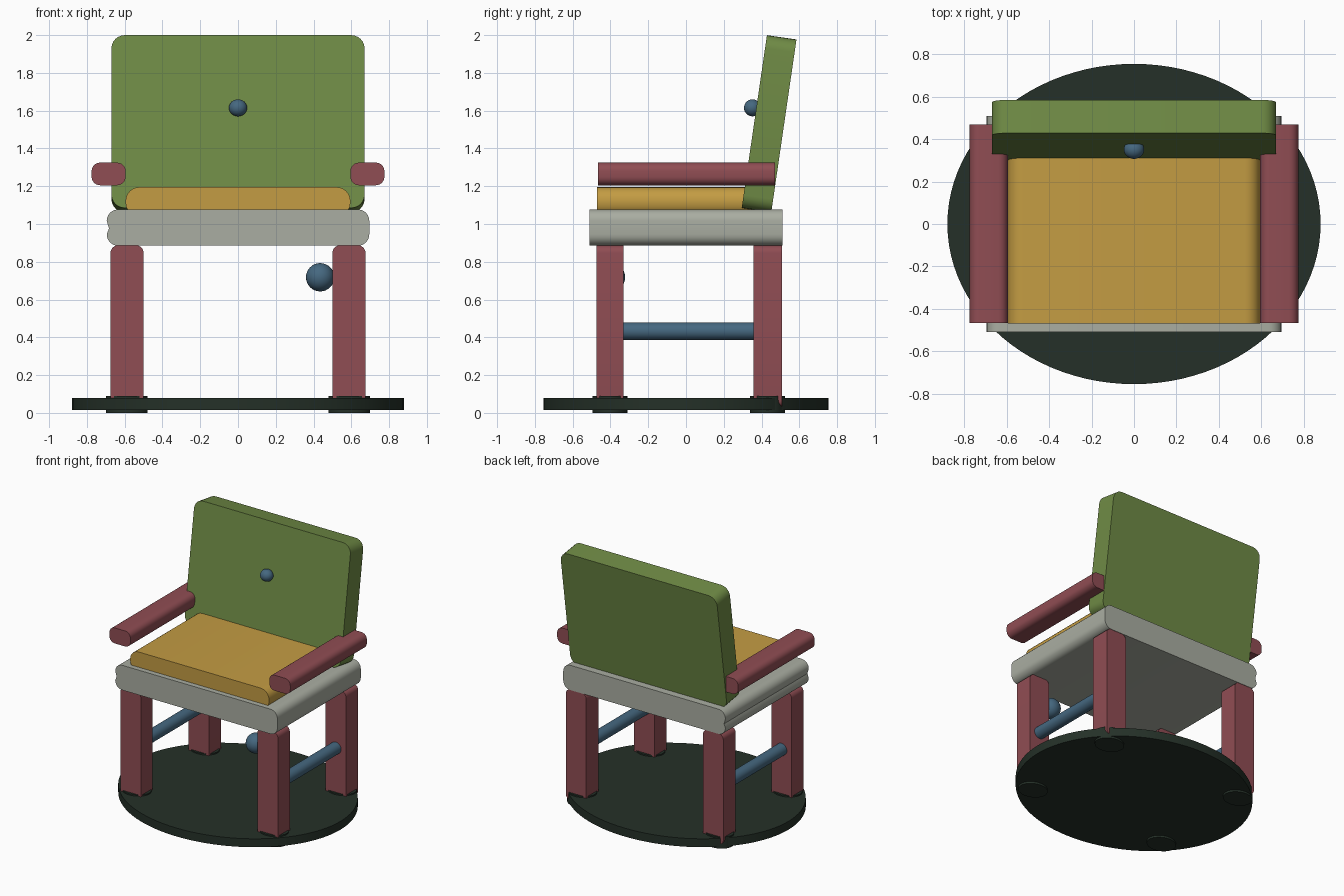
import bpy, math
from mathutils import Matrix, Vector

if "Cube" in bpy.data.objects:
    bpy.data.objects.remove(bpy.data.objects["Cube"])


def material(name, rgb):
    m = bpy.data.materials.new(name)
    m.diffuse_color = (*rgb, 1)
    m.use_nodes = True
    m.node_tree.nodes["Principled BSDF"].inputs["Base Color"].default_value = m.diffuse_color
    return m


GREEN = material("olive green", (0.160, 0.258, 0.060))
RED = material("dusty red", (0.279, 0.074, 0.087))
MUSTARD = material("mustard", (0.550, 0.333, 0.056))
GREY = material("warm grey", (0.400, 0.420, 0.360))
DARK = material("dark green", (0.018, 0.030, 0.021))
BLUE = material("slate blue", (0.060, 0.138, 0.215))


def finish(obj, name, mat):
    obj.name = name
    obj.data.materials.append(mat)
    bpy.ops.object.select_all(action='DESELECT')
    obj.select_set(True)
    bpy.context.view_layer.objects.active = obj
    bpy.ops.object.shade_smooth_by_angle(angle=math.radians(35))
    return obj


def rounded_profile(w, h, r, steps=6):
    """Rounded rectangle in x-z, counter-clockwise from the right side."""
    pts = []
    for i, (sx, sz) in enumerate([(1, 1), (-1, 1), (-1, -1), (1, -1)]):
        for k in range(steps + 1):
            a = math.pi / 2 * (i + k / steps)
            pts.append((sx * (w / 2 - r) + r * math.cos(a),
                        sz * (h / 2 - r) + r * math.sin(a)))
    return pts


def slab(name, mat, x, y, z, r, tilt=0, dent=False):
    """Rounded x-z profile extruded along y; x, y, z are (low, high)."""
    (w, d, h) = [b - a for a, b in (x, y, z)]
    pts = rounded_profile(w, h, r)
    if dent:  # shallow groove along the left side
        pts.insert(14, (-w / 2 + 0.012, -0.005))
    n = len(pts)
    verts = [(px, s * d / 2, pz) for s in (-1, 1) for px, pz in pts]
    faces = [tuple(range(n)), tuple(range(2 * n - 1, n - 1, -1))]
    faces += [(i, i + n, (i + 1) % n + n, (i + 1) % n) for i in range(n)]
    mesh = bpy.data.meshes.new(name)
    mesh.from_pydata(verts, [], faces)
    mesh.transform(Matrix.Rotation(tilt, 4, 'X'))
    obj = bpy.data.objects.new(name, mesh)
    obj.location = Vector([(a + b) / 2 for a, b in (x, y, z)])
    bpy.context.collection.objects.link(obj)
    return finish(obj, name, mat)


def disc(name, mat, loc, rx, ry, h, sides=96):
    bpy.ops.mesh.primitive_cylinder_add(vertices=sides, radius=1, depth=h, location=loc)
    obj = bpy.context.object
    obj.data.transform(Matrix.Diagonal((rx, ry, 1, 1)))
    return finish(obj, name, mat)


def ball(name, mat, loc, radii):
    bpy.ops.mesh.primitive_uv_sphere_add(segments=32, ring_count=16, radius=1, location=loc)
    obj = bpy.context.object
    obj.data.transform(Matrix.Diagonal((*radii, 1)))
    return finish(obj, name, mat)


# Oval base
disc("base", DARK, (0, 0, 0.0475), 0.88, 0.755, 0.065)

# Seat, cushion and leaning backrest
slab("seat_frame", GREY, (-0.695, 0.695), (-0.51, 0.51), (0.885, 1.077), 0.06, dent=True)
slab("cushion", MUSTARD, (-0.595, 0.595), (-0.47, 0.37), (1.04, 1.195), 0.072)
slab("backrest", GREEN, (-0.67, 0.67), (0.361, 0.519), (1.069, 1.993), 0.07,
     tilt=-math.radians(8.3))
ball("back_button", BLUE, (0, 0.352, 1.615), (0.048, 0.045, 0.045))

for side, s in (("left", -1), ("right", 1)):
    # Armrests
    ax = sorted((s * 0.595, s * 0.775))
    slab(side + "_armrest", RED, ax, (-0.467, 0.47), (1.205, 1.325), 0.045)

    # Legs with oval foot pads
    lx = sorted((s * 0.5, s * 0.675))
    for end, ly in (("front", (-0.475, -0.33)), ("back", (0.357, 0.507))):
        slab(f"{end}_{side}_leg", RED, lx, ly, (0.03, 0.887), 0.04)
        disc(f"{end}_{side}_foot", DARK, (s * 0.588, sum(ly) / 2, 0.045),
             0.11, 0.092, 0.09, 48)

    # Side stretchers
    bpy.ops.mesh.primitive_cylinder_add(vertices=32, radius=0.046, depth=0.8,
                                        location=(s * 0.588, 0.015, 0.433),
                                        rotation=(math.pi / 2, 0, 0))
    finish(bpy.context.object, side + "_stretcher", BLUE)

# Knob beside the front right leg
ball("leg_knob", BLUE, (0.435, -0.397, 0.718), (0.075, 0.075, 0.075))
